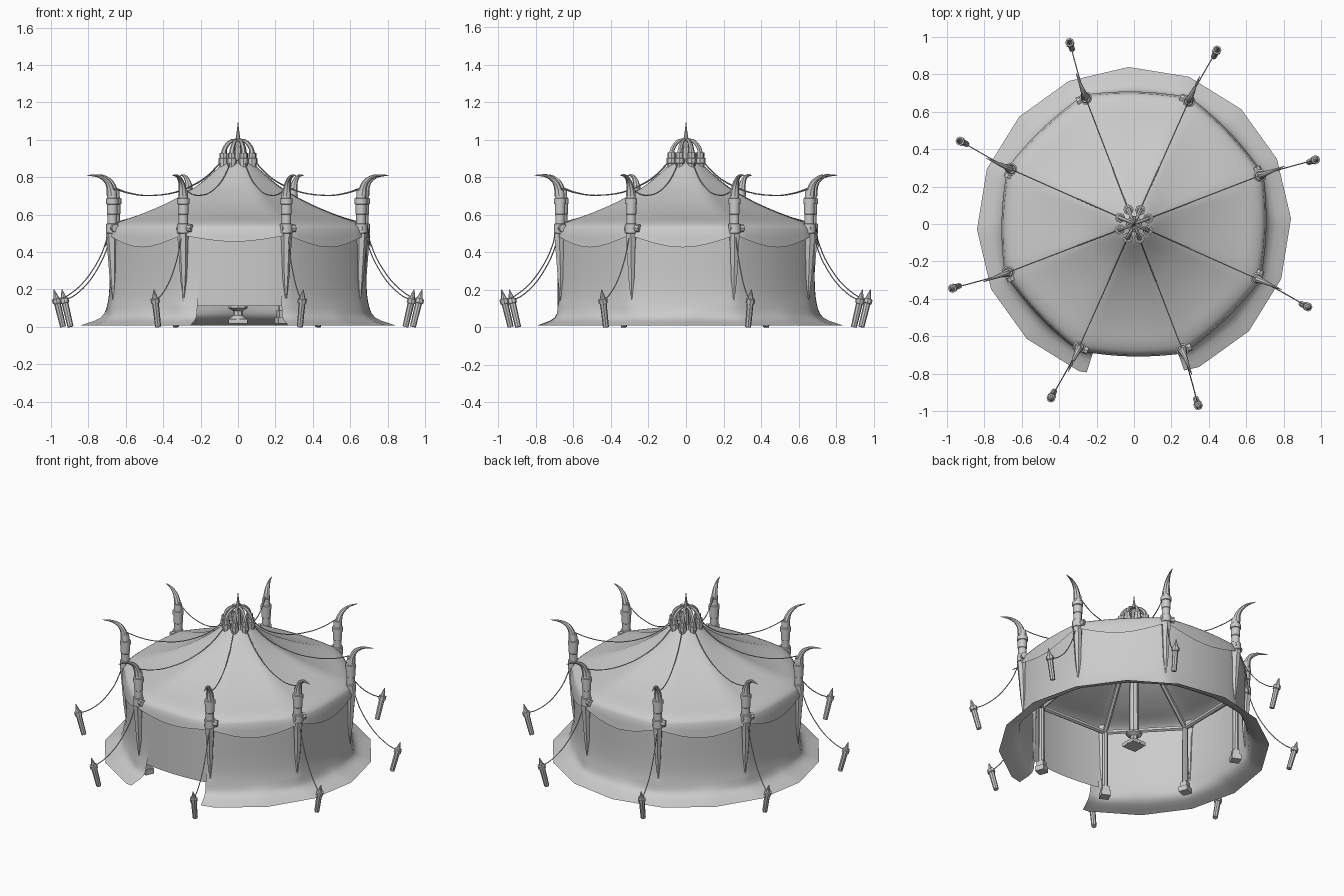
import bpy, bmesh, math
from math import sin, cos, pi, radians
from mathutils import Vector, Matrix

old = bpy.data.objects.get("Cube")
if old:
    bpy.data.objects.remove(old, do_unlink=True)

GREY = (0.6, 0.6, 0.6, 1)
canvas = bpy.data.materials.new("pale grey")
canvas.use_nodes = True
canvas.diffuse_color = GREY
canvas.node_tree.nodes["Principled BSDF"].inputs["Base Color"].default_value = GREY

SIDES = 8
STEP = 2 * pi / SIDES
FIRST = radians(21)
ANGLES = [FIRST + i * STEP for i in range(SIDES)]
STAKE_TURN = radians(-1.5)
SKIRT_PHASE = radians(2)


def finish(name, bm, angle=40):
    bmesh.ops.recalc_face_normals(bm, faces=bm.faces)
    mesh = bpy.data.meshes.new(name)
    bm.to_mesh(mesh)
    bm.free()
    mesh.materials.append(canvas)
    ob = bpy.data.objects.new(name, mesh)
    bpy.context.collection.objects.link(ob)
    bpy.ops.object.select_all(action='DESELECT')
    ob.select_set(True)
    bpy.context.view_layer.objects.active = ob
    bpy.ops.object.shade_smooth_by_angle(angle=radians(angle))


def tube(bm, points, radii, sides=8):
    """Skin a path with rings of the given radii."""
    pts = [Vector(p) for p in points]
    rings = []
    for i, p in enumerate(pts):
        t = (pts[min(i + 1, len(pts) - 1)] - pts[max(i - 1, 0)]).normalized()
        ref = Vector((0, 1, 0)) if abs(t.y) < 0.9 else Vector((1, 0, 0))
        a = t.cross(ref).normalized()
        b = t.cross(a)
        rings.append([bm.verts.new(p + radii[i] * (a * cos(k * 2 * pi / sides) + b * sin(k * 2 * pi / sides)))
                      for k in range(sides)])
    for r, s in zip(rings, rings[1:]):
        for k in range(sides):
            n = (k + 1) % sides
            bm.faces.new((r[k], r[n], s[n], s[k]))
    bm.faces.new(rings[0])
    bm.faces.new(rings[-1])


def turned(bm, profile, base=(0, 0, 0), sides=8, lean=(0, 0)):
    """Turned piece from (radius, height) pairs, optionally leaning."""
    pts = [(base[0] + lean[0] * z, base[1] + lean[1] * z, base[2] + z) for _, z in profile]
    tube(bm, pts, [r for r, _ in profile], sides)


def polar(r, z, a):
    return Vector((r * cos(a), r * sin(a), z))


def smooth_path(points, steps=5):
    """Catmull-Rom path through a few points."""
    p = [Vector(q) for q in points]
    p = [2 * p[0] - p[1]] + p + [2 * p[-1] - p[-2]]
    out = []
    for a, b, c, d in zip(p, p[1:], p[2:], p[3:]):
        for i in range(steps):
            t = i / steps
            out.append(0.5 * (2 * b + (c - a) * t + (2 * a - 5 * b + 4 * c - d) * t * t
                              + (3 * b - a - 3 * c + d) * t ** 3))
    return out + [p[-2]]


def sheet(bm, angles, profile, place):
    """Cloth grid: place(radius, height, angle) puts each vertex."""
    rows = [[bm.verts.new(place(p.x, p.y, a)) for a in angles] for p in profile]
    for r, s in zip(rows, rows[1:]):
        for k in range(len(angles) - 1):
            bm.faces.new((r[k], r[k + 1], s[k + 1], s[k]))
    bmesh.ops.remove_doubles(bm, verts=bm.verts, dist=0.0005)


def polygon(a, n, phase):
    half = pi / n
    return cos(half) / cos((a - phase) % (2 * half) - half)


def wall_shape(a):
    return 1 + 0.5 * (polygon(a, SIDES, FIRST) - 0.935)


def span(start, end, n):
    return [start + (end - start) * i / n for i in range(n + 1)]


# roof with scalloped valance, shallower over the door
def place_roof(r, z, a):
    t = ((a - FIRST) % STEP) / STEP
    bulge = sin(pi * t)
    edge = max(0, min(1, (r - 0.1) / 0.55))
    r2 = r * (1 + edge * 0.6 * (polygon(a, SIDES, FIRST) - 0.96))
    drop = max(0, (0.52 - z) / 0.03)
    depth = 0.035 if cos(a + pi / 2) > cos(STEP / 2) else 0.065
    z2 = z - depth * bulge * min(1, drop) - 0.012 * bulge * edge * (1 - edge) * 4
    return polar(r2, z2, a)


roof_profile = smooth_path([(0.04, 0.89, 0), (0.09, 0.865, 0), (0.15, 0.815, 0), (0.25, 0.742, 0), (0.4, 0.662, 0),
                            (0.55, 0.6, 0), (0.65, 0.565, 0), (0.705, 0.535, 0), (0.724, 0.49, 0)], 3)
bm = bmesh.new()
sheet(bm, span(FIRST, FIRST + 2 * pi, 64), roof_profile, place_roof)
finish("roof_canvas", bm, 60)


# walls with flared skirt, open at the front
def place_wall(r, z, a):
    flare = max(0, min(1, (0.1 - z) / 0.09))
    return polar(r * (wall_shape(a) * (1 - flare) + polygon(a, 16, SKIRT_PHASE) * flare), z, a)


wall_profile = smooth_path([(0.69, 0.53, 0), (0.69, 0.4, 0), (0.69, 0.25, 0), (0.7, 0.13, 0),
                            (0.735, 0.05, 0), (0.84, 0.008, 0)], 3)
bm = bmesh.new()
sheet(bm, span(SKIRT_PHASE - radians(73.125), SKIRT_PHASE + radians(250.3125), 115), wall_profile, place_wall)
finish("wall_canvas", bm, 60)

# hanging door curtain
bm = bmesh.new()
sheet(bm, span(radians(248), radians(292), 10),
      [Vector((0.688, z, 0)) for z in (0.53, 0.4, 0.25, 0.11)],
      lambda r, z, a: polar(r * wall_shape(a), z, a))
finish("door_curtain", bm, 60)

# inner frame: ring beams and rafters, with posts on the door side
bm = bmesh.new()
for i, a in enumerate(ANGLES):
    tube(bm, [polar(0.655, 0.48, a), polar(0.655, 0.48, a + STEP)], [0.016, 0.016], 6)
    tube(bm, [polar(0.655, 0.48, a), polar(0.04, 0.83, a)], [0.016, 0.016], 6)
    if 3 <= i <= 6:
        c = polar(0.655, 0, a)
        turned(bm, [(0.02, 0.05), (0.018, 0.48)], c)
        for w, h, z in ((0.06, 0.035, 0.035), (0.045, 0.035, 0.07)):
            m = Matrix.Translation((c.x, c.y, z)) @ Matrix.Rotation(a, 4, 'Z') @ Matrix.Diagonal((w, w, h, 1))
            bmesh.ops.create_cube(bm, size=1, matrix=m)
finish("inner_frame", bm)

# centre post on a stepped pedestal
bm = bmesh.new()
turned(bm, [(0.055, 0.02), (0.05, 0.04), (0.026, 0.06), (0.026, 0.085), (0.052, 0.1), (0.052, 0.112),
            (0.032, 0.118), (0.028, 0.88)], sides=8)
bmesh.ops.create_cube(bm, size=1, matrix=Matrix.Translation((0, 0, 0.03)) @ Matrix.Diagonal((0.1, 0.1, 0.025, 1)))
finish("centre_post", bm)

# corner sleeves, brackets, tusks and hanging spikes
sleeve = [(0.022, 0.4), (0.026, 0.46), (0.027, 0.5), (0.034, 0.502), (0.034, 0.55), (0.026, 0.553), (0.026, 0.6),
          (0.029, 0.603), (0.029, 0.655), (0.034, 0.657), (0.034, 0.685), (0.026, 0.688), (0.023, 0.73)]
tusk = [(0.725, 0.7), (0.733, 0.745), (0.755, 0.782), (0.8, 0.806), (0.865, 0.81)]
bm_s, bm_t, bm_k = bmesh.new(), bmesh.new(), bmesh.new()
for a in ANGLES:
    c = polar(0.72, 0, a)
    side = polar(1, 0, a + pi / 2)
    turned(bm_s, sleeve, c, 10)
    knot = Vector((c.x, c.y, 0.527))
    tube(bm_s, [knot - side * 0.03, knot + side * 0.05], [0.022, 0.022])
    path = smooth_path([polar(r, z, a) for r, z in tusk])
    n = len(path) - 1
    tube(bm_t, path, [0.024 * (1 - i / n) ** 0.85 + 0.001 for i in range(n + 1)])
    tube(bm_k, [polar(0.725, 0.5, a), polar(0.72, 0.38, a), polar(0.716, 0.26, a), polar(0.715, 0.13, a)],
         [0.03, 0.024, 0.018, 0.002], 6)
finish("pole_sleeves", bm_s)
finish("tusks", bm_t)
finish("hanging_spikes", bm_k)

# stakes leaning outward
bm = bmesh.new()
for a in ANGLES:
    a += STAKE_TURN
    turned(bm, [(0.016, 0), (0.018, 0.125), (0.024, 0.127), (0.024, 0.15), (0.016, 0.152), (0.002, 0.2)],
           polar(0.992, 0, a), 8, polar(0.26, 0, a)[:2])
finish("stakes", bm)

# ropes from crown to poles and poles to stakes
bm = bmesh.new()
for a in ANGLES:
    upper = [polar(r, z, a) for r, z in
             ((0.08, 0.9), (0.2, 0.79), (0.36, 0.72), (0.52, 0.702), (0.63, 0.715), (0.71, 0.74))]
    lower = [polar(r, z, a + STAKE_TURN * (r - 0.74) / 0.28) for r, z in
             ((0.74, 0.5), (0.79, 0.37), (0.87, 0.25), (0.955, 0.175), (1.028, 0.14))]
    for way in (upper, lower):
        path = smooth_path(way, 4)
        tube(bm, path, [0.0032] * len(path), 5)
finish("ropes", bm)

# crown: sockets, arched ribs and finial
bm = bmesh.new()
for a in ANGLES:
    turned(bm, [(0.022, 0.85), (0.022, 0.872), (0.027, 0.874), (0.027, 0.9), (0.021, 0.902), (0.021, 0.93)],
           polar(0.083, 0, a))
    path = smooth_path([polar(r, z, a) for r, z in ((0.083, 0.92), (0.075, 0.955), (0.045, 0.99), (0.005, 1))], 4)
    n = len(path) - 1
    tube(bm, path, [0.015 - 0.008 * i / n for i in range(n + 1)], 6)
turned(bm, [(0.02, 0.88), (0.016, 0.98), (0.012, 1.01), (0.006, 1.05), (0.001, 1.095)])
finish("crown", bm)
